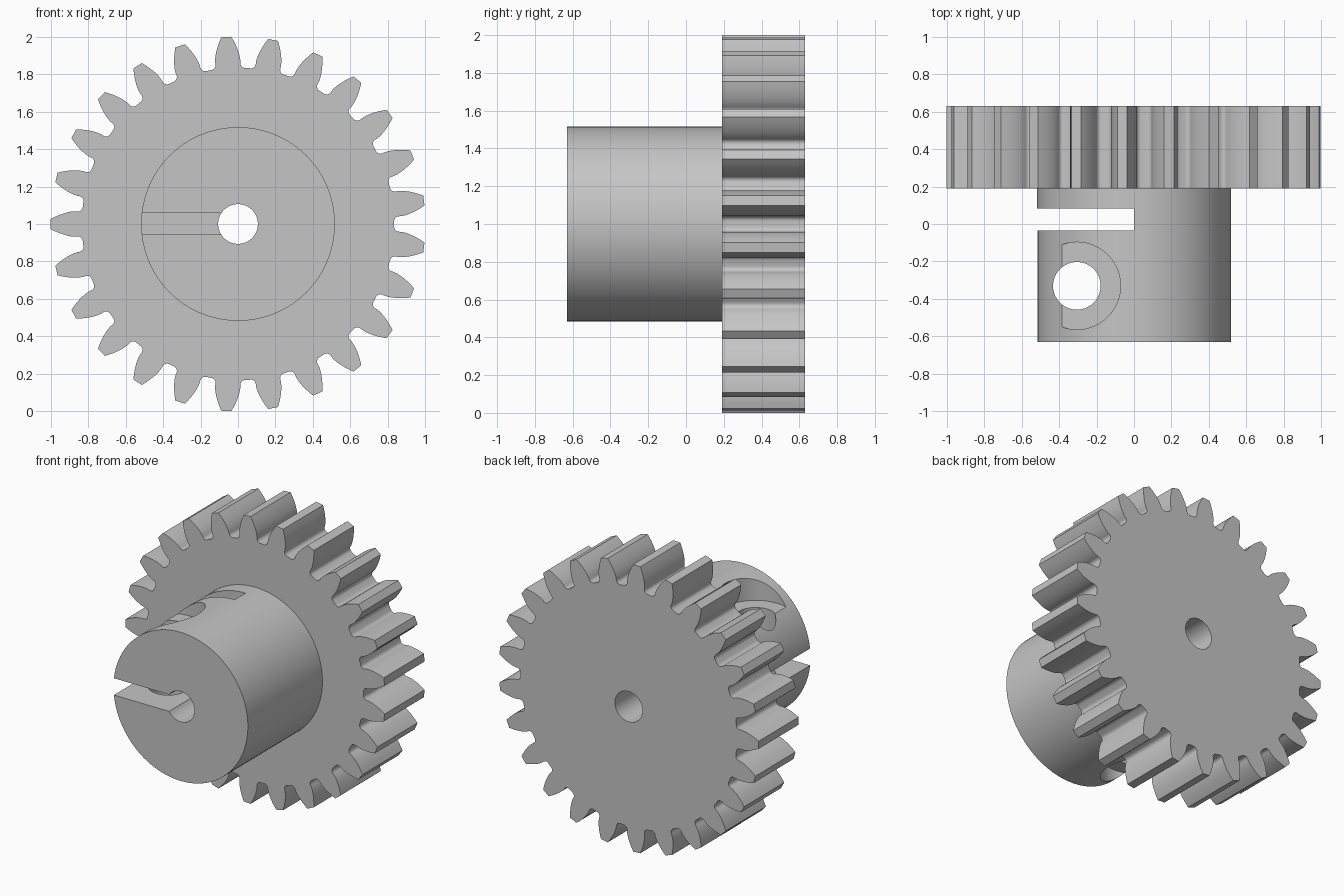
import bpy, bmesh
from math import pi, sin, cos, tan, acos, sqrt

cube = bpy.data.objects.get("Cube")
if cube:
    bpy.data.objects.remove(cube, do_unlink=True)

grey = bpy.data.materials.new("plain grey")
grey.use_nodes = True
colour = (0.56, 0.56, 0.56, 1)
grey.diffuse_color = colour
grey.node_tree.nodes["Principled BSDF"].inputs["Base Color"].default_value = colour

TEETH = 25
TIP = 1.0
MODULE = 2 * TIP / (TEETH + 2)
PITCH = MODULE * TEETH / 2
ROOT = PITCH - 1.25 * MODULE
BASE = PITCH * cos(pi / 9)
FILLET = 0.025
GEAR_FRONT, BACK = 0.19, 0.63
HUB_R, BORE_R = 0.517, 0.106
SCREW_X, SCREW_Y = -0.305, -0.33
SEAT = sqrt(HUB_R ** 2 - 0.385 ** 2)      # height of screw seat above the axis


def involute(angle):
    return tan(angle) - angle


def half_tooth():
    """Radius and half angle from tip to root along one flank."""
    start = pi / (2 * TEETH) + involute(pi / 9)
    pts = []
    for i in range(7):
        r = TIP + (BASE - TIP) * i / 6
        pts.append((r, start - involute(acos(min(1, BASE / r)))))
    for i in range(7):
        t = pi / 2 * i / 6
        pts.append((ROOT + FILLET * (1 - sin(t)),
                    start + FILLET * (1 - cos(t)) / ROOT))
    return pts


def y_cylinder(name, radius, y0, y1, sides=96):
    bpy.ops.mesh.primitive_cylinder_add(
        vertices=sides, radius=radius, depth=y1 - y0,
        location=(0, (y0 + y1) / 2, 1), rotation=(pi / 2, 0, 0))
    bpy.context.object.name = name
    return bpy.context.object


def z_cylinder(name, radius, z0, z1):
    bpy.ops.mesh.primitive_cylinder_add(
        vertices=64, radius=radius, depth=z1 - z0,
        location=(SCREW_X, SCREW_Y, (z0 + z1) / 2))
    bpy.context.object.name = name
    return bpy.context.object


def box(name, lo, hi):
    bpy.ops.mesh.primitive_cube_add(
        size=1, location=[(a + b) / 2 for a, b in zip(lo, hi)])
    ob = bpy.context.object
    ob.name = name
    ob.scale = [b - a for a, b in zip(lo, hi)]
    return ob


def cut(target, cutter):
    mod = target.modifiers.new("cut", "BOOLEAN")
    mod.operation = "DIFFERENCE"
    mod.solver = "EXACT"
    mod.object = cutter
    bpy.context.view_layer.update()
    bpy.context.view_layer.objects.active = target
    bpy.ops.object.modifier_apply(modifier=mod.name)
    bpy.data.objects.remove(cutter, do_unlink=True)


def finish(ob):
    ob.data.materials.clear()
    ob.data.materials.append(grey)
    bpy.ops.object.select_all(action="DESELECT")
    ob.select_set(True)
    bpy.context.view_layer.objects.active = ob
    bpy.ops.object.shade_smooth_by_angle(angle=pi / 7)


# Toothed wheel: one involute flank, mirrored and repeated, then extruded
flank = half_tooth()
tooth = [(r, -a) for r, a in reversed(flank)] + flank
bm = bmesh.new()
outline = []
for k in range(TEETH):
    mid = pi + 2 * pi * k / TEETH
    for r, a in tooth:
        outline.append(bm.verts.new(
            (r * cos(mid + a), GEAR_FRONT, 1 + r * sin(mid + a))))
face = bm.faces.new(outline)
ext = bmesh.ops.extrude_face_region(bm, geom=[face])
bmesh.ops.translate(bm, vec=(0, BACK - GEAR_FRONT, 0),
                    verts=[v for v in ext["geom"] if isinstance(v, bmesh.types.BMVert)])
bmesh.ops.recalc_face_normals(bm, faces=bm.faces)
mesh = bpy.data.meshes.new("gear_wheel")
bm.to_mesh(mesh)
bm.free()
gear = bpy.data.objects.new("gear_wheel", mesh)
bpy.context.collection.objects.link(gear)
cut(gear, y_cylinder("bore", BORE_R, 0, 1, 64))
finish(gear)

# Clamping hub: bore, lengthwise slit, cross slot, screw hole and screw seats
hub = y_cylinder("clamping_hub", HUB_R, -BACK, GEAR_FRONT)
cut(hub, y_cylinder("bore", BORE_R, -1, 1, 64))
cut(hub, box("cross_slot", (-0.7, -0.035, 0.3), (0, 0.083, 1.7)))
cut(hub, box("slit", (-0.7, -1, 0.943), (-0.03, 0.03, 1.06)))
cut(hub, z_cylinder("screw_hole", 0.127, 0.2, 1.8))
cut(hub, z_cylinder("upper_seat", 0.233, 1 + SEAT, 1.8))
cut(hub, z_cylinder("lower_seat", 0.233, 0.2, 1 - SEAT))
finish(hub)
